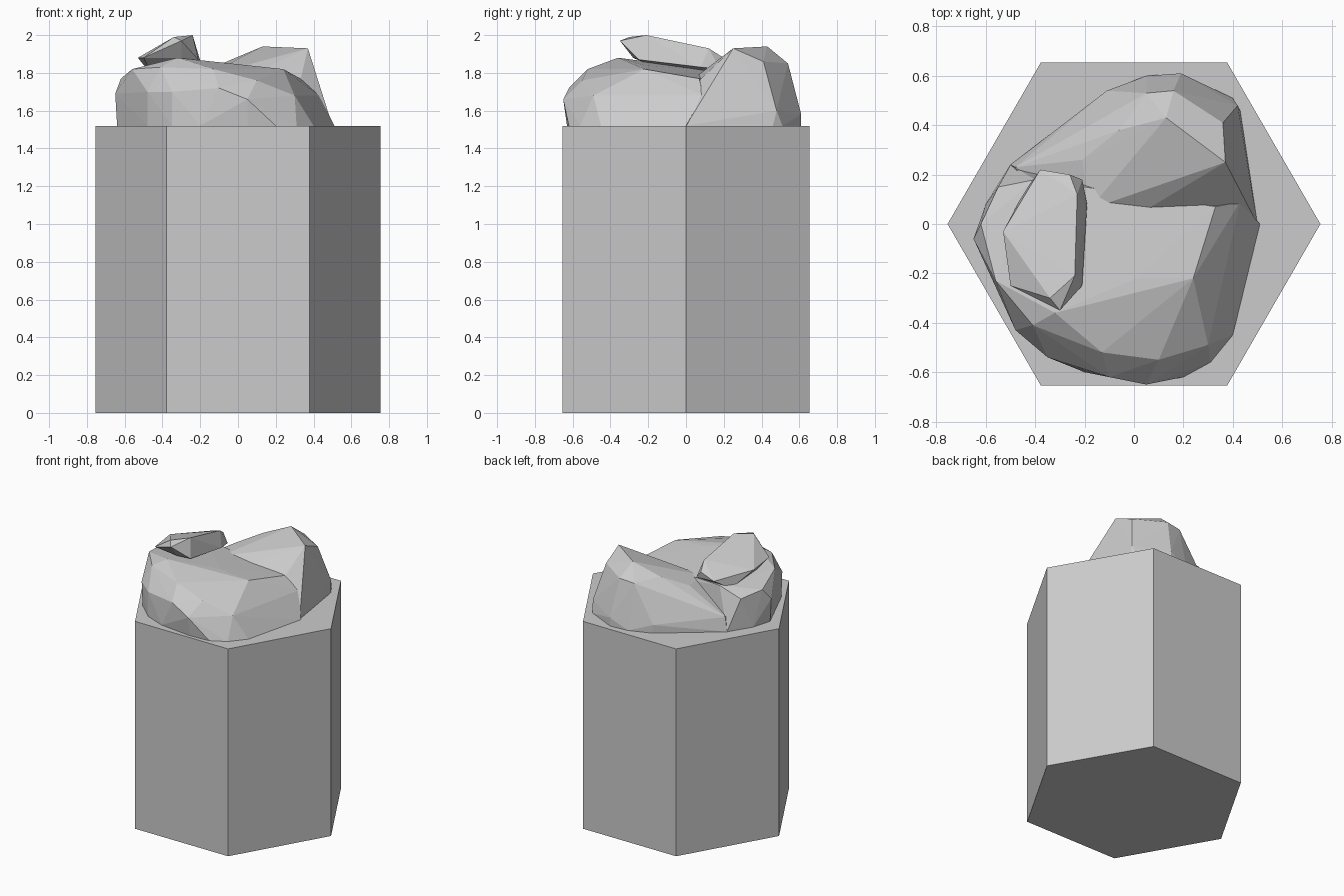
import bpy
import bmesh
from mathutils import Vector

default_cube = bpy.data.objects.get("Cube")
if default_cube:
    bpy.data.objects.remove(default_cube, do_unlink=True)

PILLAR_RADIUS = 0.755
PILLAR_HEIGHT = 1.52
CENTIMETRE = 0.01


def make_material(name, colour):
    material = bpy.data.materials.new(name)
    material.use_nodes = True
    material.diffuse_color = colour
    shader = material.node_tree.nodes["Principled BSDF"]
    shader.inputs["Base Color"].default_value = colour
    return material


stone_grey = make_material("stone_grey", (0.6, 0.6, 0.6, 1))


def add_object(name, mesh_builder, material):
    """Turn a finished bmesh into a flat shaded object with one material."""
    mesh = bpy.data.meshes.new(name)
    bmesh.ops.recalc_face_normals(mesh_builder, faces=mesh_builder.faces[:])
    mesh_builder.to_mesh(mesh)
    mesh_builder.free()
    mesh.materials.append(material)
    created = bpy.data.objects.new(name, mesh)
    bpy.context.collection.objects.link(created)
    return created


def add_rock(name, corners, footprint=()):
    """Wrap a faceted rock around its corners and its outline on the pillar."""
    builder = bmesh.new()
    for corner in corners:
        builder.verts.new(Vector(corner) * CENTIMETRE)
    for x, y in footprint:
        foot = Vector((x, y, 0)) * CENTIMETRE
        foot.z = PILLAR_HEIGHT
        builder.verts.new(foot)
    hull = bmesh.ops.convex_hull(builder, input=builder.verts[:])
    unused = hull["geom_interior"] + hull["geom_unused"]
    loose = {item for item in unused if isinstance(item, bmesh.types.BMVert)}
    bmesh.ops.delete(builder, geom=list(loose), context="VERTS")
    return add_object(name, builder, stone_grey)


# Six sided pillar with its corners on the x axis
pillar_builder = bmesh.new()
bmesh.ops.create_cone(
    pillar_builder, cap_ends=True, cap_tris=False, segments=6,
    radius1=PILLAR_RADIUS, radius2=PILLAR_RADIUS, depth=PILLAR_HEIGHT)
for vertex in pillar_builder.verts:
    vertex.co = Vector((vertex.co.y, vertex.co.x, vertex.co.z + PILLAR_HEIGHT / 2))
add_object("hexagonal_pillar", pillar_builder, stone_grey)

# Broad rock across the front
add_rock(
    "front_rock",
    corners=[
        (5, -65, 166), (-10, -62, 172), (-35, -54, 170), (-48, -43, 170),
        (10, -55, 176), (-13, -52, 182), (30, -49, 168), (-41, -41, 183),
        (-32, -36, 188), (24, -22, 182), (1, -22, 184), (-56, -23, 182),
        (-65, -6, 169), (-62, 0, 177), (-55, 15, 174), (-40, 18, 181),
        (-20, 6, 180), (2, 4, 178), (33, 7, 177), (43, 9, 168),
    ],
    footprint=[
        (51, 0), (40, -45), (31, -56), (20, -62), (5, -63), (-20, -60),
        (-35, -54), (-48, -42), (-64, -6), (-60, 8), (-50, 24),
    ])

# Tall rock at the back, with a low tail running towards the side
add_rock(
    "back_rock",
    corners=[
        (13, 43, 194), (37, 25, 193), (-6, 38, 186), (-21, 26, 179),
        (5, 53, 184), (16, 54, 185), (36, 41, 186), (19, 61, 158),
        (42, 48, 160), (-11, 54, 158), (43, 10, 169), (33, 7, 176),
        (2, 4, 177), (-18, 6, 178), (-48, 23, 162),
    ],
    footprint=[
        (5, 60), (19, 61), (40, 51), (43, 46), (45, 20), (50, 0),
        (-11, 54), (-50, 24), (-40, 0),
    ])

# Small tilted slab resting on the broad rock
add_rock(
    "top_rock",
    corners=[
        (-30, -35, 197), (-34, -30, 199), (-24, -21, 200), (-23, 12, 193),
        (-26, 20, 188), (-38, 22, 185), (-53, -3, 188), (-50, -25, 188),
        (-21, -25, 187), (-30, -28, 188), (-19, 8, 183), (-21, 18, 182),
        (-45, 12, 178), (-47, -15, 182),
    ])
